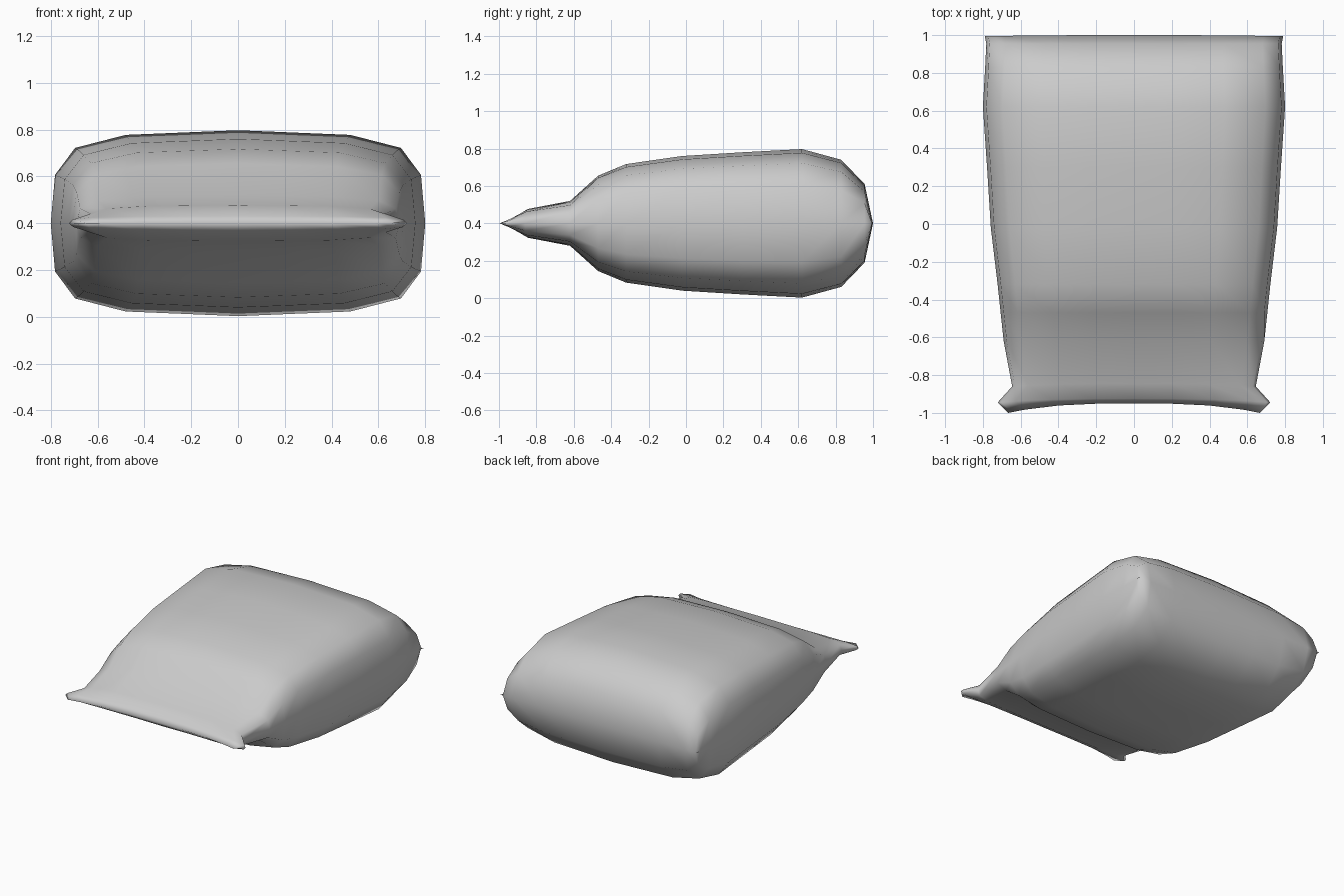
import bpy, bmesh

if "Cube" in bpy.data.objects:
    bpy.data.objects.remove(bpy.data.objects["Cube"])

# Stations along the sack: y, half width, half height, forward sweep of the corners
STATIONS = [
    (-0.95, 0.665, 0.0, -0.05),
    (-0.925, 0.722, 0.03, -0.02),
    (-0.845, 0.645, 0.077, -0.015),
    (-0.62, 0.69, 0.12, 0),
    (-0.47, 0.706, 0.255, 0),
    (-0.32, 0.722, 0.317, 0),
    (-0.02, 0.758, 0.36, 0),
    (0.30, 0.778, 0.38, 0),
    (0.62, 0.80, 0.397, 0),
    (0.83, 0.788, 0.34, 0),
    (0.955, 0.782, 0.21, 0),
    (1.0, 0.79, 0.0, -0.006),
]
# Quarter of the pillow-like cross-section, from side seam to top centre
QUARTER = [(1, 0), (0.977, 0.52), (0.87, 0.81), (0.6, 0.95), (0.3, 0.975), (0, 1)]
half = QUARTER + [(-x, z) for x, z in QUARTER[-2::-1]]
RING = half + [(x, -z) for x, z in half[-2:0:-1]]
MID_Z = 0.4

# Stuffed sack: loft the rings, then weld the two flat seams
bm = bmesh.new()
rings = []
for y, w, h, sweep in STATIONS:
    rings.append([bm.verts.new((x * w, y + sweep * abs(x) ** 3, MID_Z + z * h))
                  for x, z in RING])
n = len(RING)
for a, b in zip(rings, rings[1:]):
    for i in range(n):
        j = (i + 1) % n
        bm.faces.new((a[i], b[i], b[j], a[j]))
bmesh.ops.remove_doubles(bm, verts=bm.verts[:], dist=0.0005)
bmesh.ops.recalc_face_normals(bm, faces=bm.faces[:])
for f in bm.faces:
    f.smooth = True
mesh = bpy.data.meshes.new("stuffed_sack")
bm.to_mesh(mesh)
bm.free()
sack = bpy.data.objects.new("stuffed_sack", mesh)
bpy.context.collection.objects.link(sack)
